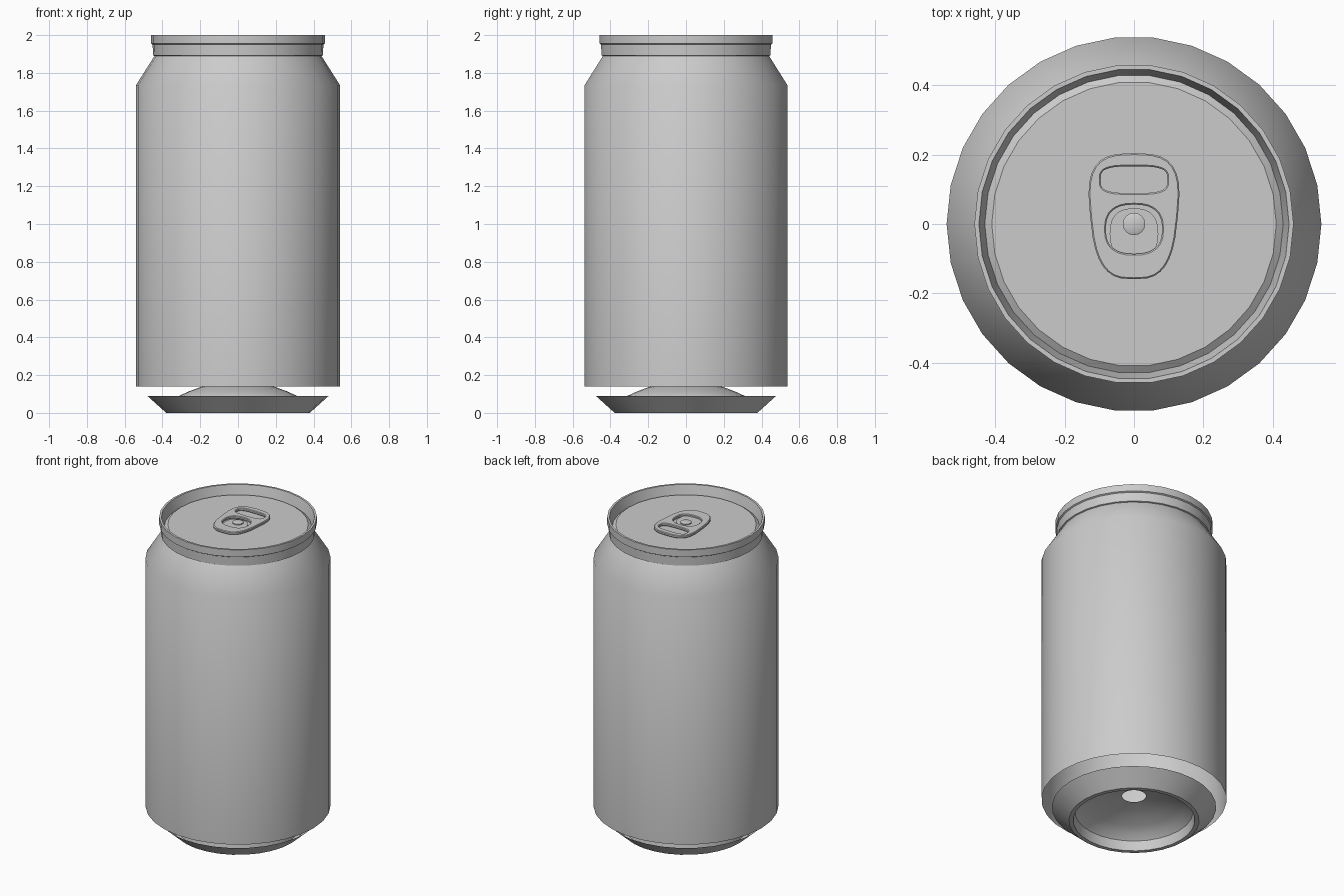
import bpy, bmesh
from math import sin, cos, tau, radians, copysign

cube = bpy.data.objects.get("Cube")
if cube:
    bpy.data.objects.remove(cube, do_unlink=True)

SIDES = 30

# Single bare metal colour
metal = bpy.data.materials.new("bare_metal")
metal.use_nodes = True
grey = (0.6, 0.6, 0.6, 1)
metal.diffuse_color = grey
metal.node_tree.nodes["Principled BSDF"].inputs["Base Color"].default_value = grey


def add_object(name, mesh):
    mesh.materials.clear()
    mesh.materials.append(metal)
    obj = bpy.data.objects.new(name, mesh)
    bpy.context.collection.objects.link(obj)
    bpy.ops.object.select_all(action="DESELECT")
    obj.select_set(True)
    bpy.context.view_layer.objects.active = obj
    bpy.ops.object.shade_smooth_by_angle(angle=radians(35))
    return obj


def lathe(name, profile, sides=SIDES, cap=False, centre=(0, 0)):
    """Turn a (radius, height) profile around z; optionally cap its last ring."""
    bm = bmesh.new()
    rings = [[bm.verts.new((centre[0] + r * cos(tau * i / sides),
                            centre[1] + r * sin(tau * i / sides), z))
              for i in range(sides)] for r, z in profile]
    for low, high in zip(rings, rings[1:]):
        for i in range(sides):
            j = (i + 1) % sides
            bm.faces.new((low[i], low[j], high[j], high[i]))
    if cap:
        bm.faces.new(rings[-1])
    mesh = bpy.data.meshes.new(name)
    bm.to_mesh(mesh)
    bm.free()
    return add_object(name, mesh)


def rounded(half_x, y_min, y_max, power, taper=0.0, count=32):
    """Rounded rectangle outline that narrows towards its front end."""
    points = []
    for i in range(count):
        c, s = cos(tau * i / count), sin(tau * i / count)
        u = copysign(abs(c) ** power, c)
        v = copysign(abs(s) ** power, s)
        points.append((half_x * u * (1 + taper * (v - 1) / 2),
                       (y_min + y_max) / 2 + v * (y_max - y_min) / 2))
    return points


def plate(name, outlines, z, half_thickness, bevel=0.0):
    """Flat plate from closed outlines; inner outlines become holes."""
    curve = bpy.data.curves.new(name, "CURVE")
    curve.dimensions = "2D"
    curve.fill_mode = "BOTH"
    curve.extrude = half_thickness
    curve.bevel_depth = bevel
    curve.bevel_resolution = 0
    for outline in outlines:
        spline = curve.splines.new("POLY")
        spline.points.add(len(outline) - 1)
        for point, (x, y) in zip(spline.points, outline):
            point.co = (x, y, 0, 1)
        spline.use_cyclic_u = True
    source = bpy.data.objects.new(name + "_outline", curve)
    bpy.context.collection.objects.link(source)
    bpy.context.view_layer.update()
    graph = bpy.context.evaluated_depsgraph_get()
    mesh = bpy.data.meshes.new_from_object(source.evaluated_get(graph))
    bpy.data.objects.remove(source, do_unlink=True)
    bpy.data.curves.remove(curve)
    obj = add_object(name, mesh)
    obj.location.z = z
    return obj


# Straight wall, sloped shoulder and narrow neck
lathe("can_body", [(0.54, 0.14), (0.54, 1.735), (0.442, 1.89),
                   (0.45, 1.893), (0.452, 1.95)])

# Rolled rim, groove and recessed lid
lathe("rim_and_lid", [(0.452, 1.95), (0.46, 1.955), (0.46, 2.0), (0.447, 2.0),
                      (0.43, 1.935), (0.41, 1.95)], cap=True)

# Separate flared base ring with a hollow dome, open at the middle
dome = [(r, 0.168 - 0.8 * r * r) for r in (0.07, 0.14, 0.2, 0.26, 0.31)]
lathe("base_ring_and_dome", dome + [(0.345, 0.06), (0.355, 0.0),
                                    (0.38, 0.0), (0.48, 0.09)])

# Pull tab: outer frame, centre tongue and rivet
finger_hole = rounded(0.10, 0.085, 0.17, 0.6)
tongue_gap = rounded(0.085, -0.09, 0.06, 0.8)
plate("pull_tab", [rounded(0.14, -0.155, 0.2, 0.65, taper=0.25),
                   finger_hole, tongue_gap], 1.964, 0.005, 0.004)
plate("tab_tongue", [rounded(0.07, -0.10, 0.045, 0.8)], 1.957, 0.004)
lathe("rivet", [(0.032, 1.95), (0.032, 1.967), (0.024, 1.971)],
      sides=16, cap=True)
